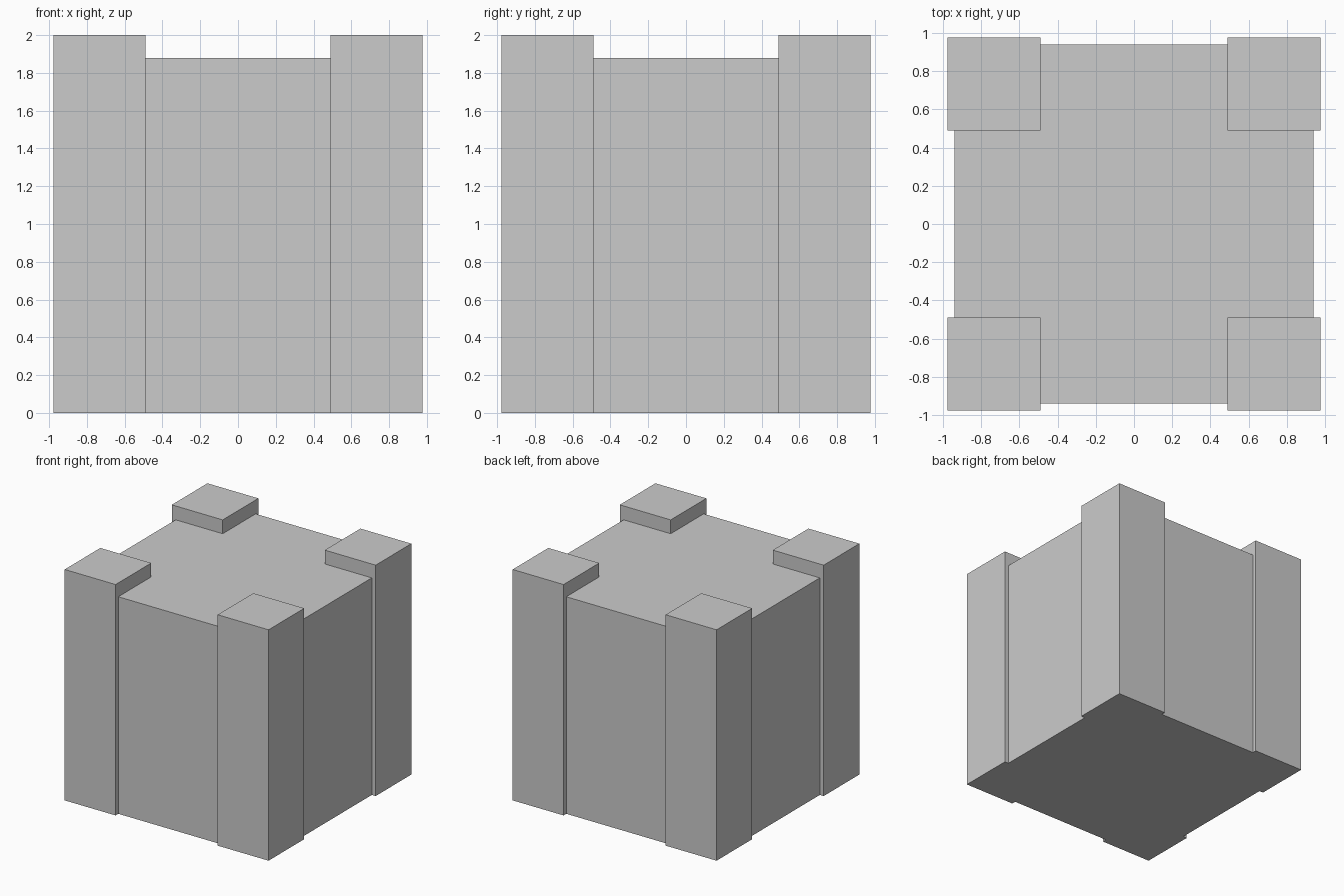
import bpy
import bmesh
from mathutils import Matrix, Vector

if "Cube" in bpy.data.objects:
    bpy.data.objects.remove(bpy.data.objects["Cube"])

OUTER, INNER, CORE, CORE_H, HEIGHT = 0.977, 0.489, 0.94, 1.88, 2.0


def add_box(bm, lo, hi):
    lo, hi = Vector(lo), Vector(hi)
    matrix = Matrix.Translation((lo + hi) / 2) @ Matrix.Diagonal((*(hi - lo), 1))
    bmesh.ops.create_cube(bm, size=1, matrix=matrix)


def make_object(name, boxes):
    bm = bmesh.new()
    for lo, hi in boxes:
        add_box(bm, lo, hi)
    mesh = bpy.data.meshes.new(name)
    bm.to_mesh(mesh)
    bm.free()
    obj = bpy.data.objects.new(name, mesh)
    bpy.context.collection.objects.link(obj)
    return obj


# Four corner posts, taller and slightly proud of the core
spans = ((-OUTER, -INNER), (INNER, OUTER))
posts = make_object("corner_posts", [((x0, y0, 0), (x1, y1, HEIGHT))
                                     for x0, x1 in spans for y0, y1 in spans])

# Central block
block = make_object("block_with_corner_posts", [((-CORE, -CORE, 0), (CORE, CORE, CORE_H))])

# Merge the posts into the block as one clean solid
union = block.modifiers.new("merge_posts", 'BOOLEAN')
union.operation = 'UNION'
union.solver = 'EXACT'
union.object = posts
bpy.context.view_layer.objects.active = block
bpy.ops.object.modifier_apply(modifier=union.name)
bpy.data.objects.remove(posts)
